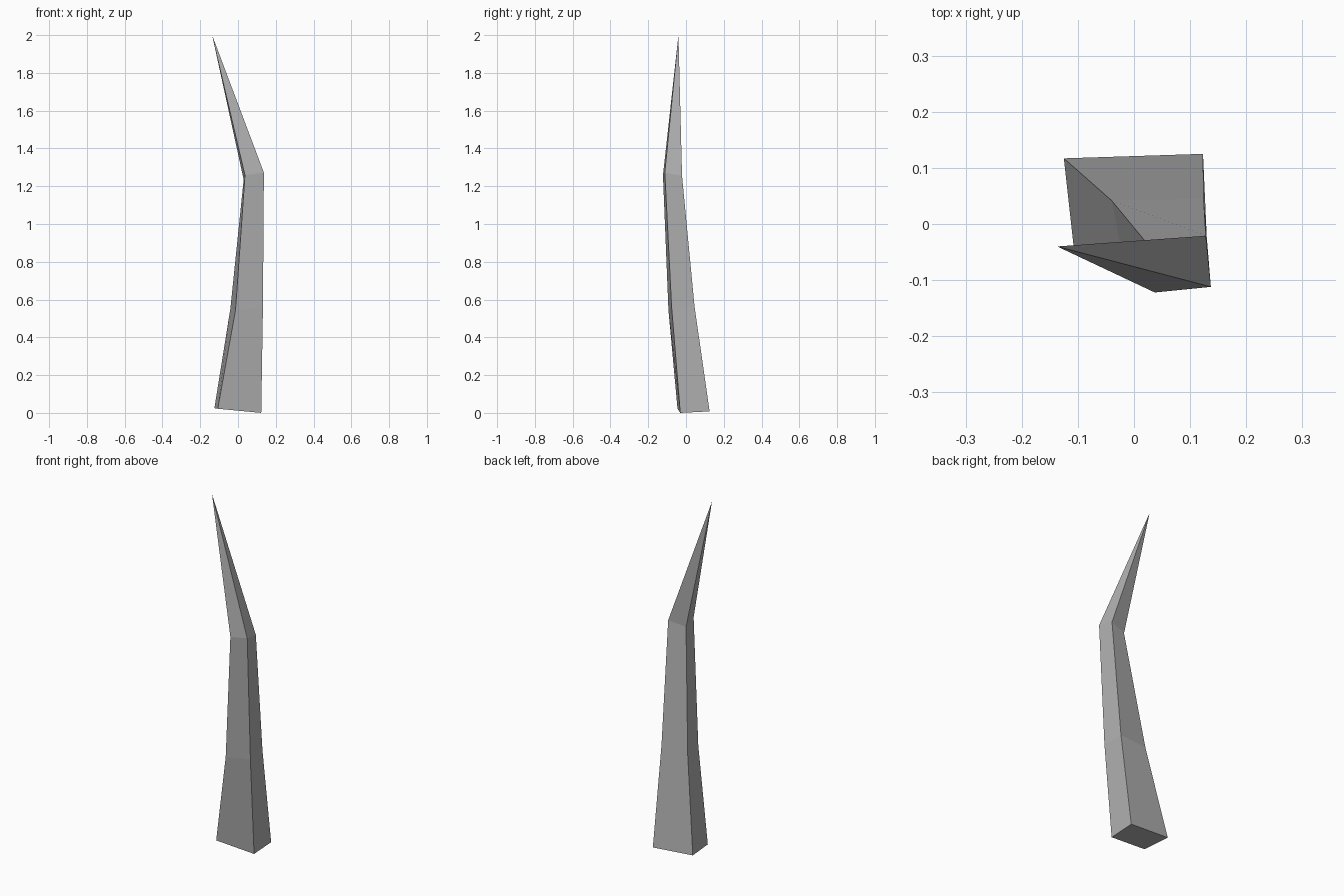
import bpy, bmesh

if "Cube" in bpy.data.objects:
    bpy.data.objects.remove(bpy.data.objects["Cube"])

# Cross-sections up the spike: back left, back right, front right, front left
SECTIONS = [
    [(-0.125, 0.117, 0.025), (0.123, 0.125, 0.008), (0.123, -0.03, 0.0), (-0.107, -0.045, 0.022)],
    [(-0.04, 0.042, 0.555), (0.124, 0.045, 0.565), (0.132, -0.076, 0.56), (-0.013, -0.093, 0.545)],
    [(0.03, -0.043, 1.235), (0.128, -0.021, 1.255), (0.137, -0.112, 1.272), (0.037, -0.122, 1.258)],
]
TIP = (-0.137, -0.04, 2.0)

bm = bmesh.new()
rings = [[bm.verts.new(p) for p in section] for section in SECTIONS]
tip = bm.verts.new(TIP)

# Base cap and tapering four-sided shaft
bm.faces.new(rings[0])
for low, high in zip(rings, rings[1:]):
    for i in range(4):
        j = (i + 1) % 4
        bm.faces.new((low[i], low[j], high[j], high[i]))

# Bent pointed end
for i in range(4):
    bm.faces.new((rings[-1][i], rings[-1][(i + 1) % 4], tip))

bmesh.ops.recalc_face_normals(bm, faces=bm.faces)
mesh = bpy.data.meshes.new("bent_spike")
bm.to_mesh(mesh)
bm.free()

# Dark grey surface
grey = bpy.data.materials.new("dark_grey")
grey.diffuse_color = (0.43, 0.43, 0.43, 1)
grey.use_nodes = True
grey.node_tree.nodes["Principled BSDF"].inputs["Base Color"].default_value = grey.diffuse_color
mesh.materials.append(grey)
bpy.context.collection.objects.link(bpy.data.objects.new("bent_spike", mesh))
